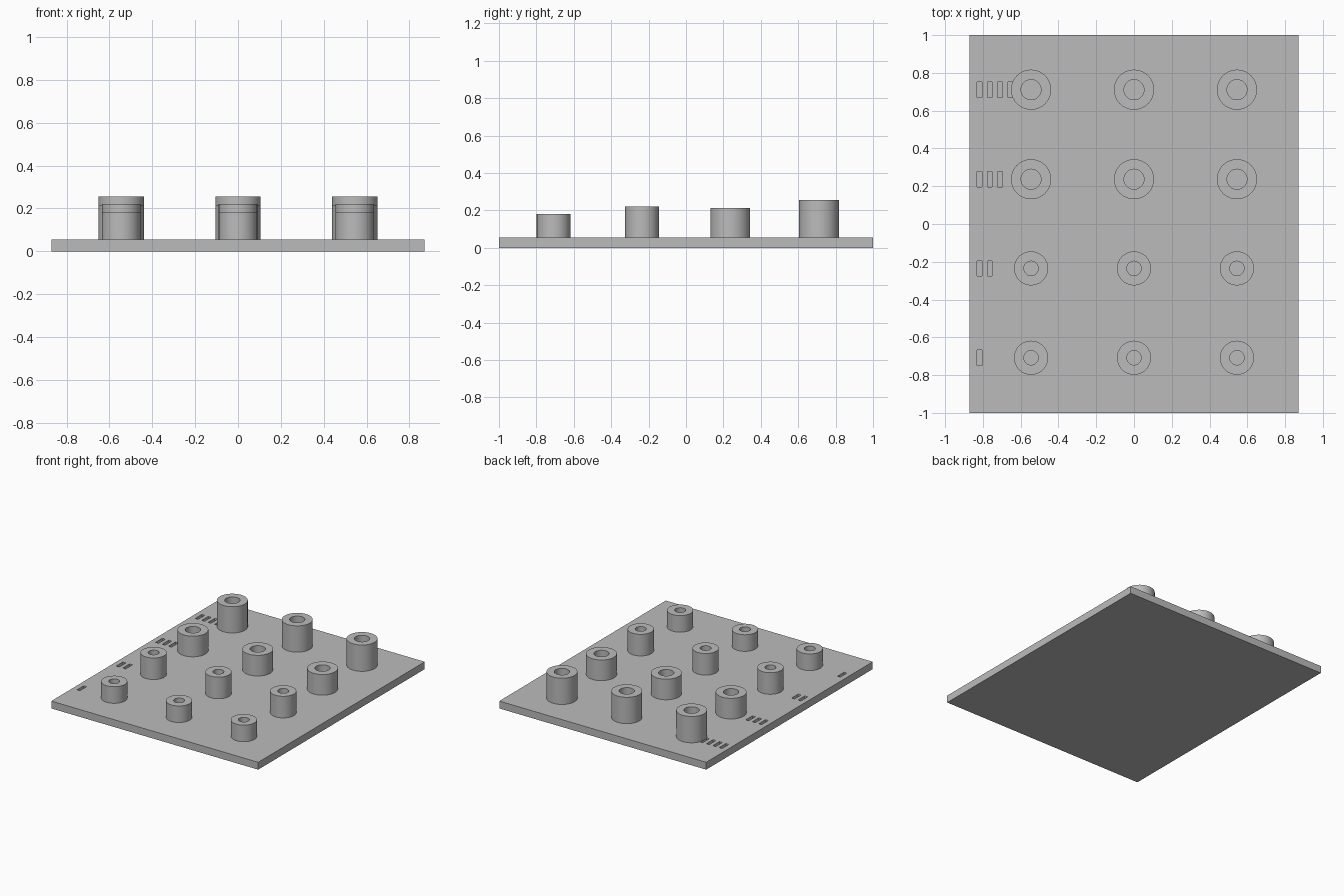
import bpy
import bmesh
from math import cos, sin, pi, radians

cube = bpy.data.objects.get("Cube")
if cube:
    bpy.data.objects.remove(cube, do_unlink=True)

WIDTH, LENGTH, THICK = 1.74, 2.0, 0.056
COLUMNS = (-0.545, 0.0, 0.545)
# Each row: y, outer radius, hole radius, top height
ROWS = (
    (-0.708, 0.09, 0.038, 0.182),
    (-0.235, 0.09, 0.038, 0.220),
    (0.237, 0.106, 0.053, 0.213),
    (0.711, 0.106, 0.053, 0.256),
)
SEGMENTS = 64
SLOT_DEPTH = 0.022

grey = bpy.data.materials.new("plain grey")
grey.use_nodes = True
grey.diffuse_color = (0.5, 0.5, 0.5, 1)
grey.node_tree.nodes["Principled BSDF"].inputs["Base Color"].default_value = (0.5, 0.5, 0.5, 1)


def make_object(name, bm):
    bmesh.ops.recalc_face_normals(bm, faces=bm.faces)
    mesh = bpy.data.meshes.new(name)
    bm.to_mesh(mesh)
    bm.free()
    obj = bpy.data.objects.new(name, mesh)
    bpy.context.collection.objects.link(obj)
    mesh.materials.append(grey)
    return obj


def add_box(bm, center, size):
    verts = bmesh.ops.create_cube(bm, size=1)["verts"]
    bmesh.ops.scale(bm, vec=size, verts=verts)
    bmesh.ops.translate(bm, vec=center, verts=verts)


def select_only(obj):
    bpy.ops.object.select_all(action="DESELECT")
    obj.select_set(True)
    bpy.context.view_layer.objects.active = obj


def make_boss(name, x, y, outer, inner, top):
    # Tube swept around a closed rectangular profile
    bm = bmesh.new()
    profile = ((outer, THICK), (outer, top), (inner, top), (inner, THICK))
    rings = []
    for r, z in profile:
        ring = []
        for i in range(SEGMENTS):
            a = 2 * pi * i / SEGMENTS
            ring.append(bm.verts.new((r * cos(a), r * sin(a), z)))
        rings.append(ring)
    for k, ring in enumerate(rings):
        after = rings[(k + 1) % len(rings)]
        for i in range(SEGMENTS):
            j = (i + 1) % SEGMENTS
            bm.faces.new((ring[i], ring[j], after[j], after[i]))
    boss = make_object(name, bm)
    boss.location = (x, y, 0)
    select_only(boss)
    bpy.ops.object.shade_smooth_by_angle(angle=radians(30))


# Base plate
bm = bmesh.new()
add_box(bm, (0, 0, THICK / 2), (WIDTH, LENGTH, THICK))
plate = make_object("base_plate", bm)

# Engraved tally slots counting the rows
bm = bmesh.new()
for n, row in enumerate(ROWS):
    for k in range(n + 1):
        add_box(bm, (-0.818 + 0.0545 * k, row[0], THICK), (0.025, 0.08, 2 * SLOT_DEPTH))
cutter = make_object("slot_cutter", bm)
cutter.hide_render = True

cut = plate.modifiers.new("slots", "BOOLEAN")
cut.operation = "DIFFERENCE"
cut.solver = "EXACT"
cut.object = cutter
select_only(plate)
bpy.ops.object.modifier_apply(modifier=cut.name)
bpy.data.objects.remove(cutter, do_unlink=True)

# Hollow bosses
for n, (y, outer, inner, top) in enumerate(ROWS, 1):
    for x, side in zip(COLUMNS, ("right", "middle", "left")):
        make_boss(f"boss_row_{n}_{side}", x, y, outer, inner, top)
